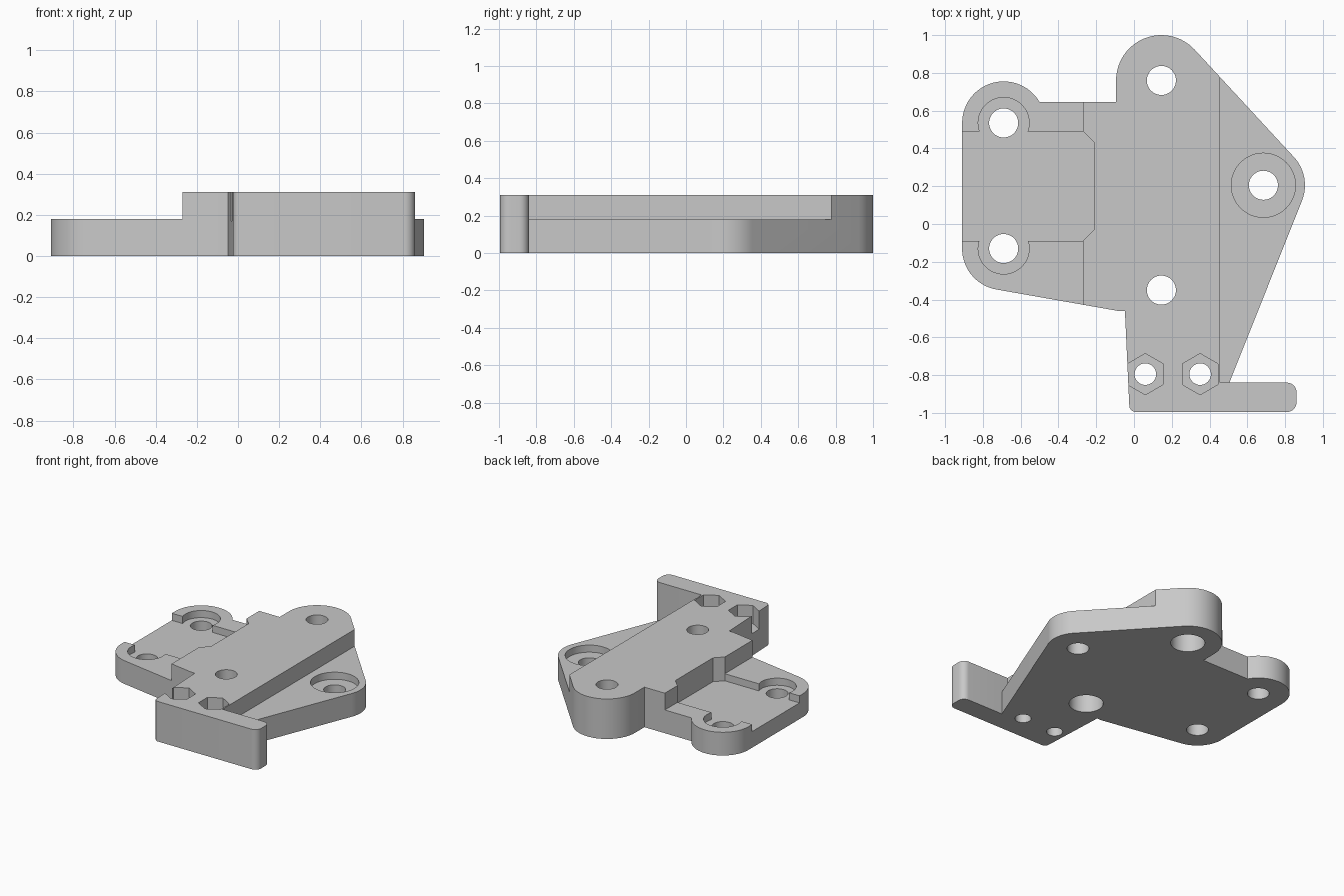
import bpy, bmesh
from math import cos, sin, radians, pi

cube = bpy.data.objects.get("Cube")
if cube:
    bpy.data.objects.remove(cube, do_unlink=True)

TOP, LOW, POCKET = 0.31, 0.18, 0.125   # block top, side flange top, pocket floor
OVER, UNDER = 0.5, -0.1                # cutter overshoot

grey = bpy.data.materials.new("plain grey")
grey.use_nodes = True
colour = (0.58, 0.58, 0.58, 1)
grey.diffuse_color = colour
grey.node_tree.nodes["Principled BSDF"].inputs["Base Color"].default_value = colour


def arc(cx, cy, r, start, end, steps=24):
    """Points on an arc, angles in degrees."""
    angles = [radians(start + (end - start) * i / steps) for i in range(steps + 1)]
    return [(cx + r * cos(a), cy + r * sin(a)) for a in angles]


def circle(cx, cy, r, sides=48, turn=0):
    return [(cx + r * cos(turn + 2 * pi * i / sides),
             cy + r * sin(turn + 2 * pi * i / sides)) for i in range(sides)]


def prism(name, points, z0, z1):
    """Extrude a flat outline from z0 to z1."""
    bm = bmesh.new()
    face = bm.faces.new([bm.verts.new((x, y, z0)) for x, y in points])
    top = bmesh.ops.extrude_face_region(bm, geom=[face])["geom"]
    bmesh.ops.translate(bm, vec=(0, 0, z1 - z0),
                        verts=[v for v in top if isinstance(v, bmesh.types.BMVert)])
    bmesh.ops.recalc_face_normals(bm, faces=bm.faces)
    mesh = bpy.data.meshes.new(name)
    bm.to_mesh(mesh)
    bm.free()
    obj = bpy.data.objects.new(name, mesh)
    bpy.context.collection.objects.link(obj)
    mesh.materials.append(grey)
    return obj


# Outline: rounded lugs joined by straight tangent edges, clockwise from the left
outline = (
    arc(-0.69, 0.535, 0.22, 180, 30)             # rear right lug
    + [(-0.095, 0.645)]
    + arc(0.145, 0.76, 0.24, 180, 42.7)          # rear lug
    + arc(0.685, 0.205, 0.22, 42.7, -21.8)       # left lug
    + [(0.505, -0.84)]
    + arc(0.81, -0.89, 0.05, 90, 0, 8)           # front bar end
    + arc(0.81, -0.945, 0.05, 0, -90, 8)
    + arc(0.01, -0.96, 0.035, -90, -180, 8)
    + [(-0.048, -0.46), (-0.085, -0.46)]
    + arc(-0.69, -0.13, 0.22, 259.5, 180)        # front right lug
)
plate = prism("mounting_plate", outline, 0, TOP)

cutters = []


def cut(name, points, z0, z1=OVER):
    cutters.append(prism(name, points, z0, z1))


# Lower flanges on both sides of the raised block
cut("right_flange_cut", [(-1.2, -1.2), (-0.27, -1.2), (-0.27, 1.2), (-1.2, 1.2)], LOW)
cut("left_flange_cut", [(0.455, -0.84), (0.505, -0.84), (1.2, -0.5), (1.2, 1.2), (0.455, 1.2)], LOW)

# Shallow pocket with chamfered inner corners
cut("pocket_cut", [(-1.2, -0.09), (-0.27, -0.09), (-0.21, -0.03),
                   (-0.21, 0.43), (-0.27, 0.49), (-1.2, 0.49)], POCKET)

# Flange holes, recessed from above
for x, y, recess in ((-0.69, 0.535, 0.135), (-0.69, -0.13, 0.135), (0.685, 0.205, 0.17)):
    cut("recess_cut", circle(x, y, recess), POCKET)
    cut("flange_hole_cut", circle(x, y, 0.077), UNDER)

# Block holes, counterbored from below
for y in (0.76, -0.35):
    cut("block_hole_cut", circle(0.145, y, 0.077), UNDER)
    cut("counterbore_cut", circle(0.145, y, 0.12), UNDER, 0.21)

# Hexagonal nut traps with screw holes
for x in (0.06, 0.35):
    cut("nut_trap_cut", circle(x, -0.795, 0.109, 6, pi / 2), 0.17)
    cut("screw_hole_cut", circle(x, -0.795, 0.057), UNDER)

# Apply every cut, then remove the cutters
bpy.ops.object.select_all(action="DESELECT")
bpy.context.view_layer.objects.active = plate
plate.select_set(True)
for cutter in cutters:
    mod = plate.modifiers.new("cut", "BOOLEAN")
    mod.operation = "DIFFERENCE"
    mod.solver = "EXACT"
    mod.object = cutter
    bpy.ops.object.modifier_apply(modifier=mod.name)
    bpy.data.objects.remove(cutter, do_unlink=True)

bpy.ops.object.shade_smooth_by_angle(angle=radians(30))
